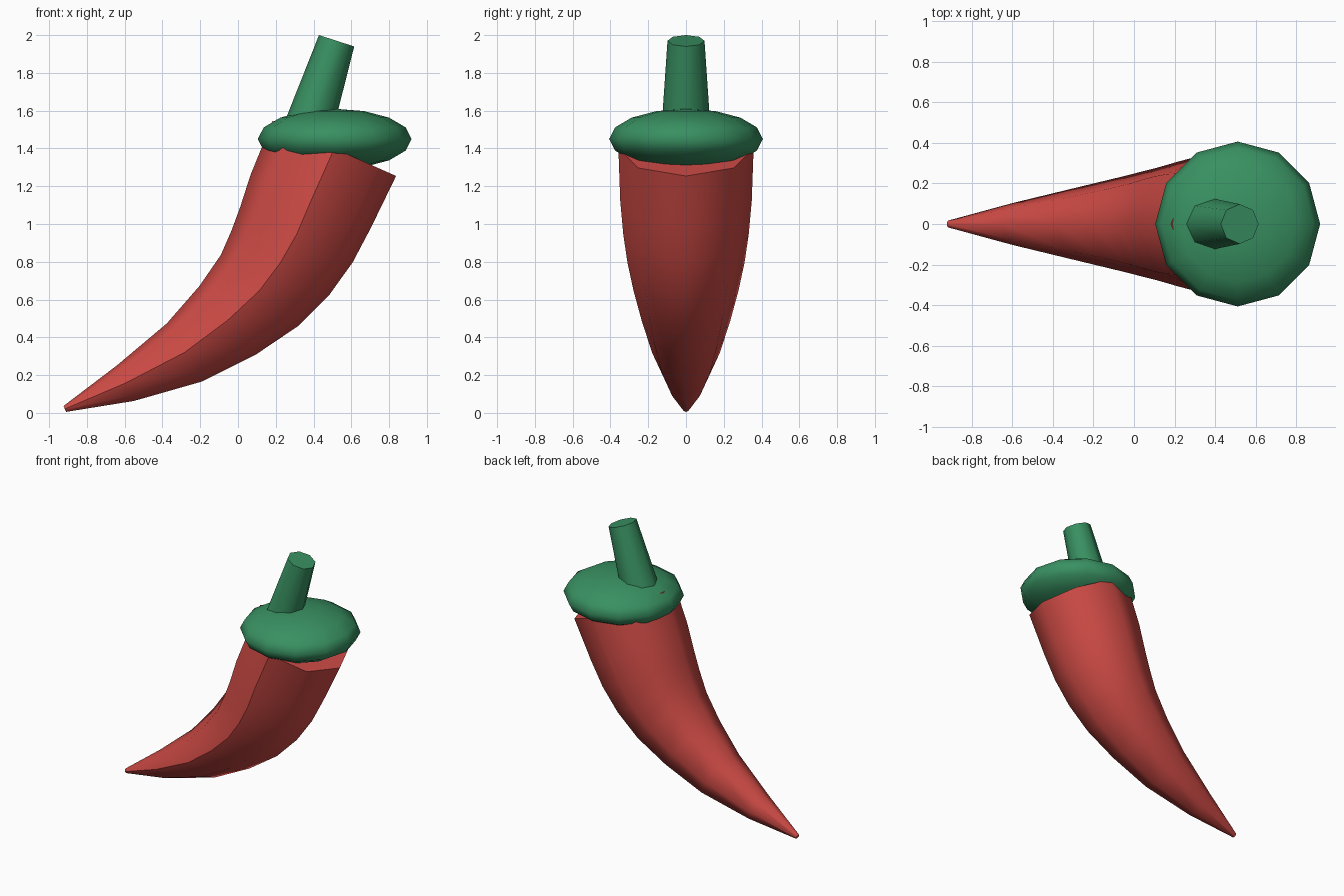
import bpy, bmesh, math
from mathutils import Vector

if "Cube" in bpy.data.objects:
    bpy.data.objects.remove(bpy.data.objects["Cube"])

def material(name, color):
    m = bpy.data.materials.new(name)
    m.diffuse_color = color
    m.use_nodes = True
    m.node_tree.nodes["Principled BSDF"].inputs["Base Color"].default_value = m.diffuse_color
    return m

RED = material("red_skin", (0.62, 0.07, 0.06, 1))
GREEN = material("green_stalk", (0.04, 0.28, 0.12, 1))

def tube(name, stations, mat, sides=8, seam=False):
    """Loft capped rings along an x-z path of (x, z, radius)."""
    bm = bmesh.new()
    pts = [Vector((x, 0, z)) for x, z, r in stations]
    rings = []
    for i, (x, z, r) in enumerate(stations):
        t = (pts[min(i + 1, len(pts) - 1)] - pts[max(i - 1, 0)]).normalized()
        if i == len(pts) - 1:
            t = (pts[i] - pts[i - 1]).normalized()
        n = Vector((t.z, 0, -t.x))
        ring = []
        for k in range(sides):
            a = 2 * math.pi * k / sides
            ring.append(bm.verts.new(pts[i] + r * (math.cos(a) * Vector((0, -1, 0)) + math.sin(a) * n)))
        rings.append(ring)
    for a, b in zip(rings, rings[1:]):
        for k in range(sides):
            j = (k + 1) % sides
            bm.faces.new((a[k], a[j], b[j], b[k])).smooth = True
        # crease along the front of the skin
        if seam:
            bm.edges.get((a[0], b[0])).smooth = False
    for ring in (rings[0], rings[-1]):
        cap = bm.faces.new(ring)
        for e in cap.edges:
            e.smooth = False
    bmesh.ops.recalc_face_normals(bm, faces=bm.faces[:])
    me = bpy.data.meshes.new(name)
    bm.to_mesh(me)
    bm.free()
    me.materials.append(mat)
    ob = bpy.data.objects.new(name, me)
    bpy.context.collection.objects.link(ob)
    return ob

# Curved, tapering pepper body from tip to shoulder
tube("pepper_body", [
    (-0.917, 0.021, 0.017), (-0.597, 0.157, 0.104), (-0.283, 0.32, 0.18),
    (-0.055, 0.49, 0.235), (0.114, 0.648, 0.278), (0.225, 0.796, 0.31),
    (0.31, 0.945, 0.332), (0.385, 1.12, 0.348), (0.51, 1.40, 0.358)], RED, seam=True)

# Leaning stem
tube("stem", [(0.37, 1.50, 0.13), (0.522, 1.97, 0.098)], GREEN)

# Flattened cap between body and stem
bpy.ops.mesh.primitive_uv_sphere_add(segments=12, ring_count=8, radius=1, location=(0.512, 0, 1.45))
cap = bpy.context.object
cap.name = "green_cap"
cap.scale = (0.407, 0.407, 0.16)
cap.data.materials.append(GREEN)
bpy.ops.object.transform_apply(location=False, rotation=False, scale=True)
bpy.ops.object.shade_smooth()
